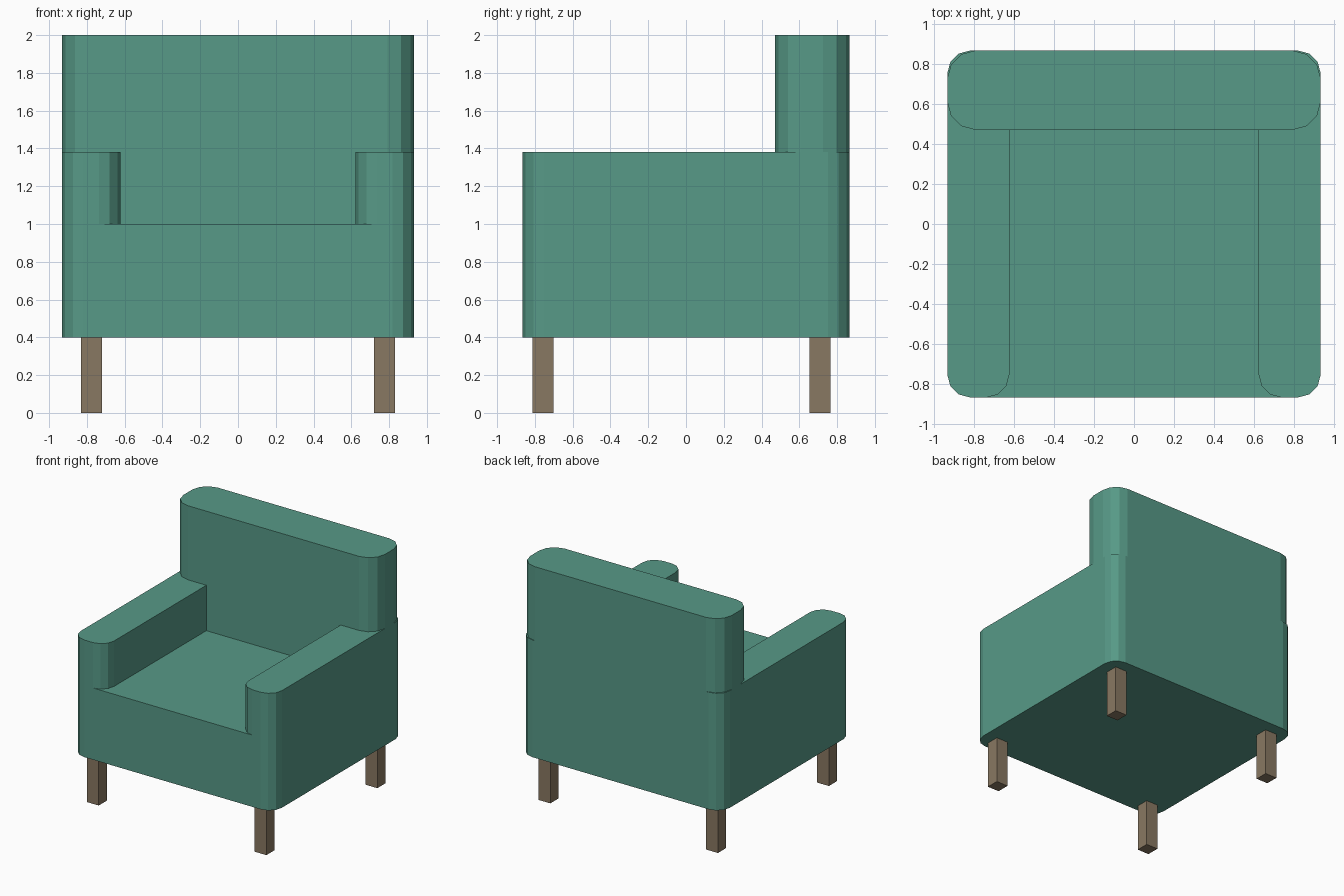
import bpy
import bmesh
from mathutils import Matrix, Vector

cube = bpy.data.objects.get("Cube")
if cube:
    bpy.data.objects.remove(cube, do_unlink=True)


def make_material(name, rgb):
    mat = bpy.data.materials.new(name)
    mat.use_nodes = True
    mat.diffuse_color = (*rgb, 1)
    bsdf = next(n for n in mat.node_tree.nodes if n.type == 'BSDF_PRINCIPLED')
    bsdf.inputs["Base Color"].default_value = (*rgb, 1)
    return mat


def block(name, low, high, mat, radius=0):
    """Box between two corners, with its upright edges rounded."""
    low, high = Vector(low), Vector(high)
    bm = bmesh.new()
    bmesh.ops.create_cube(bm, size=1, matrix=Matrix.Translation((low + high) / 2)
                          @ Matrix.Diagonal((*(high - low), 1)))
    if radius:
        upright = [e for e in bm.edges
                   if abs(e.verts[0].co.z - e.verts[1].co.z) > 0.01]
        bmesh.ops.bevel(bm, geom=upright, offset=radius, segments=3,
                        profile=0.5, affect='EDGES')
    mesh = bpy.data.meshes.new(name)
    bm.to_mesh(mesh)
    bm.free()
    mesh.materials.append(mat)
    obj = bpy.data.objects.new(name, mesh)
    bpy.context.collection.objects.link(obj)
    return obj


fabric = make_material("green fabric", (0.095, 0.32, 0.242))
wood = make_material("brown wood", (0.25, 0.188, 0.122))

W, D = 0.932, 0.866            # half width and half depth
BOTTOM, SEAT, ARM, TOP = 0.4, 1.0, 1.38, 2.0

# Upholstered body
block("seat", (-W, -D, BOTTOM), (W, D, SEAT), fabric, 0.115)
block("backrest", (-W, 0.47, SEAT), (W, D, TOP), fabric, 0.14)

# Armrests and legs on both sides
for side, s in (("left", 1), ("right", -1)):
    xs = sorted((s * 0.622, s * W))
    block(side + "_armrest", (xs[0], -D, SEAT), (xs[1], D, ARM), fabric, 0.115)
    for end, y in (("front", -0.757), ("back", 0.71)):
        x, h = s * 0.776, 0.055
        block(f"{end}_{side}_leg", (x - h, y - h, 0), (x + h, y + h, BOTTOM), wood)
